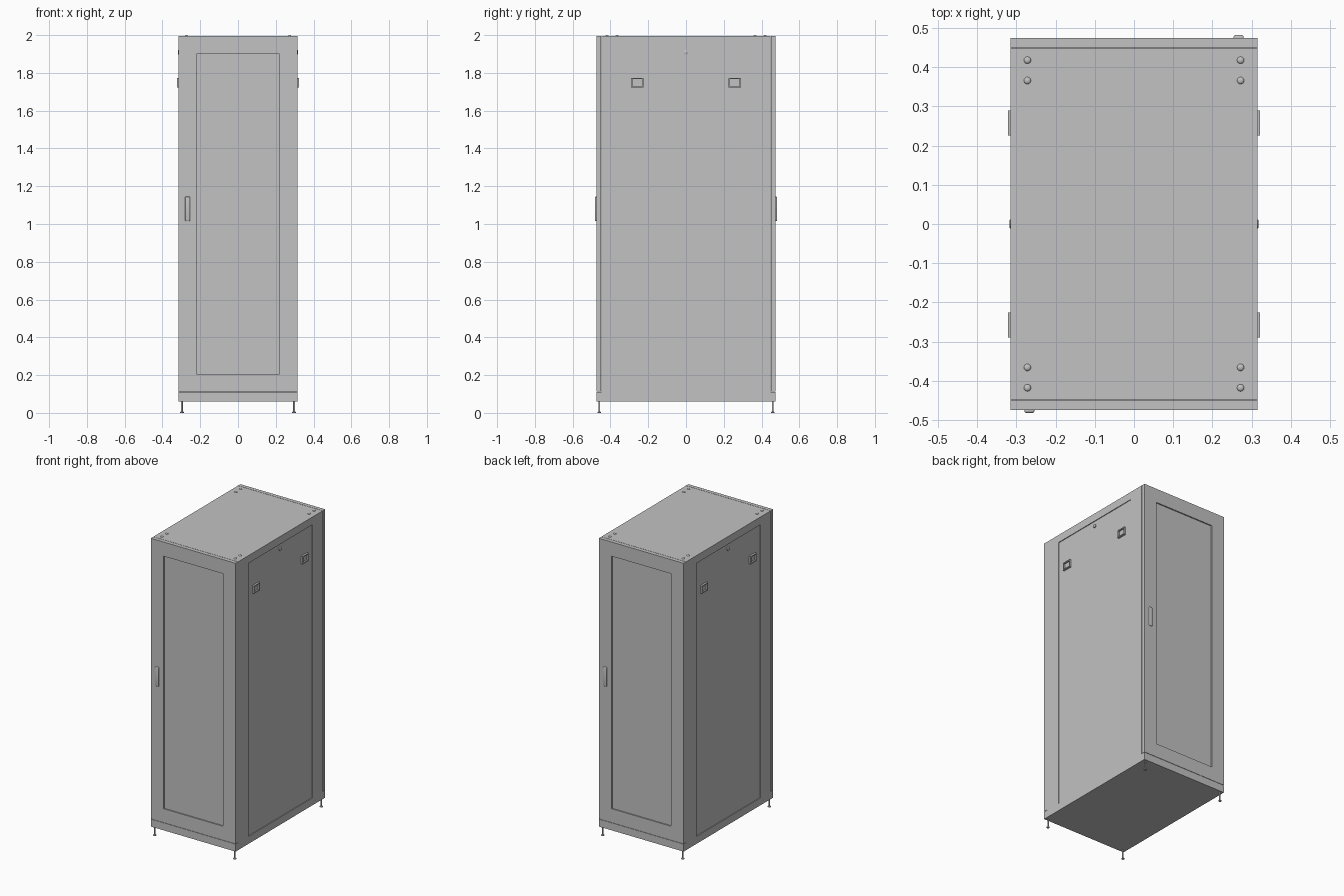
import bpy
import bmesh
from mathutils import Matrix, Vector

cube = bpy.data.objects.get("Cube")
if cube:
    bpy.data.objects.remove(cube, do_unlink=True)

grey = bpy.data.materials.new("cabinet_grey")
grey.use_nodes = True
grey.diffuse_color = (0.54, 0.54, 0.54, 1)
grey.node_tree.nodes["Principled BSDF"].inputs["Base Color"].default_value = (0.54, 0.54, 0.54, 1)

W, D = 0.315, 0.475              # half width and half depth
BASE, SEAM, TOP = 0.06, 0.11, 1.995
DOOR = 0.45                      # depth at which the doors begin


def finish(name, bm):
    bmesh.ops.recalc_face_normals(bm, faces=bm.faces)
    mesh = bpy.data.meshes.new(name)
    bm.to_mesh(mesh)
    bm.free()
    mesh.materials.append(grey)
    obj = bpy.data.objects.new(name, mesh)
    bpy.context.collection.objects.link(obj)
    return obj


def select(obj):
    bpy.ops.object.select_all(action="DESELECT")
    obj.select_set(True)
    bpy.context.view_layer.objects.active = obj


def box(name, low, high):
    low, high = Vector(low), Vector(high)
    bm = bmesh.new()
    place = Matrix.Translation((low + high) / 2) @ Matrix.Diagonal((*(high - low), 1))
    bmesh.ops.create_cube(bm, size=1, matrix=place)
    return finish(name, bm)


def lathe(name, place, axis, profile, steps=20):
    """Spin (radius, height) points around an axis starting at place."""
    bm = bmesh.new()
    verts = [bm.verts.new((r, 0, h)) for r, h in profile]
    edges = [bm.edges.new(pair) for pair in zip(verts, verts[1:])]
    bmesh.ops.spin(bm, geom=verts + edges, cent=(0, 0, 0), axis=(0, 0, 1),
                   angle=6.2831853, steps=steps)
    bmesh.ops.remove_doubles(bm, verts=bm.verts, dist=0.00005)
    turn = Vector((0, 0, 1)).rotation_difference(Vector(axis)).to_matrix().to_4x4()
    bm.transform(Matrix.Translation(place) @ turn)
    obj = finish(name, bm)
    select(obj)
    bpy.ops.object.shade_smooth_by_angle(angle=0.7)
    return obj


def cut(obj, low, high):
    cutter = box("cutter", low, high)
    cutter.hide_render = True
    mod = obj.modifiers.new("recess", "BOOLEAN")
    mod.operation, mod.solver, mod.object = "DIFFERENCE", "EXACT", cutter
    select(obj)
    bpy.ops.object.modifier_apply(modifier=mod.name)
    bpy.data.objects.remove(cutter, do_unlink=True)


def ends(side, inner, outer):
    """Sorted pair of signed coordinates."""
    return sorted((side * inner, side * outer))


# Cabinet body with a plinth, extruded from its side profile
inner = DOOR - 0.002
outline = [(-D, BASE), (D, BASE), (D, SEAM), (inner, SEAM),
           (inner, TOP), (-inner, TOP), (-inner, SEAM), (-D, SEAM)]
bm = bmesh.new()
face = bm.faces.new([bm.verts.new((-W, y, z)) for y, z in outline])
new = bmesh.ops.extrude_face_region(bm, geom=[face])["geom"]
bmesh.ops.translate(bm, vec=(2 * W, 0, 0),
                    verts=[v for v in new if isinstance(v, bmesh.types.BMVert)])
body = finish("cabinet_body", bm)

for side, label in ((-1, "right"), (1, "left")):
    # Shallow side panel
    x0, x1 = ends(side, W - 0.005, W + 0.05)
    cut(body, (x0, -0.34, SEAM), (x1, 0.34, 1.943))
    # Side panel lock
    lathe(label + "_panel_lock", (side * (W - 0.005), 0, 1.91), (side, 0, 0),
          [(0.012, 0), (0.012, 0.006), (0.009, 0.008), (0, 0.008)])
    # Recessed grips on the side panel
    for y, end in ((-0.258, "front"), (0.258, "back")):
        x0, x1 = ends(side, W - 0.006, W + 0.007)
        grip = box(f"{label}_{end}_grip", (x0, y - 0.032, 1.722), (x1, y + 0.032, 1.774))
        x0, x1 = ends(side, W - 0.003, W + 0.05)
        cut(grip, (x0, y - 0.025, 1.729), (x1, y + 0.025, 1.767))

for side, label in ((-1, "front"), (1, "back")):
    # Door with an inset window panel
    y0, y1 = ends(side, DOOR, D)
    door = box(label + "_door", (-W, y0, SEAM + 0.002), (W, y1, TOP))
    y0, y1 = ends(side, D - 0.008, D + 0.05)
    cut(door, (-0.22, y0, 0.205), (0.22, y1, 1.90))
    # Rounded door handle
    x = side * 0.267
    y0, y1 = ends(side, D - 0.006, D + 0.007)
    handle = box(label + "_handle", (x - 0.013, y0, 1.015), (x + 0.013, y1, 1.145))
    mod = handle.modifiers.new("rounding", "BEVEL")
    mod.width, mod.segments = 0.005, 3
    select(handle)
    bpy.ops.object.modifier_apply(modifier=mod.name)
    bpy.ops.object.shade_smooth_by_angle(angle=0.7)

    for across, name in ((-1, "right"), (1, "left")):
        # Levelling foot
        lathe(f"{label}_{name}_foot", (across * 0.297, side * 0.459, 0), (0, 0, 1),
              [(0, 0), (0.010, 0), (0.010, 0.004), (0.005, 0.008), (0.005, BASE + 0.002)])
        # Pair of domed roof bolts
        for i, y in enumerate((0.366, 0.418)):
            lathe(f"{label}_{name}_bolt_{i + 1}", (across * 0.272, side * y, TOP), (0, 0, 1),
                  [(0.009, 0), (0.008, 0.0025), (0.005, 0.0045), (0, 0.005)])
